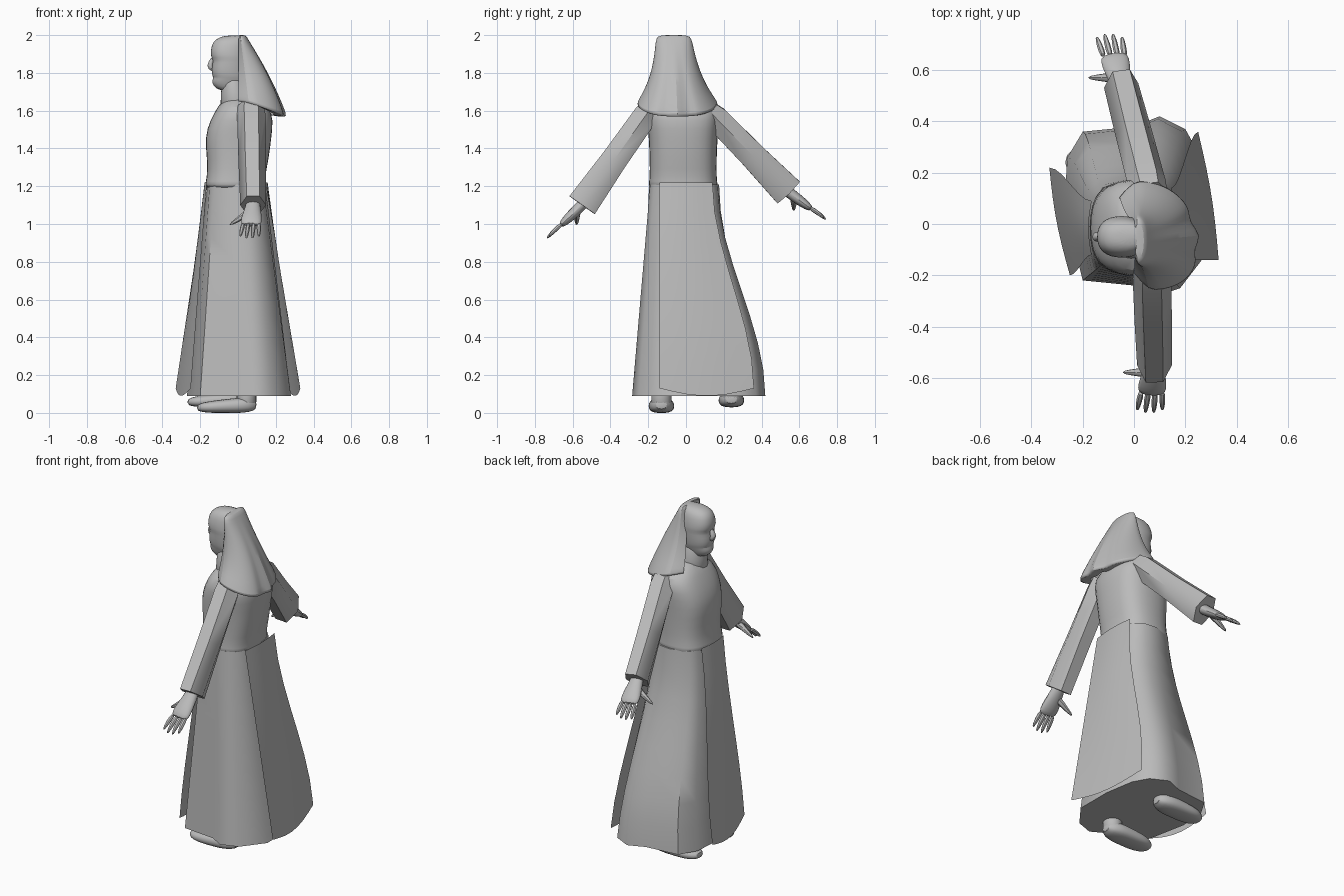
import bpy, bmesh, math
from mathutils import Vector as V

cube = bpy.data.objects.get("Cube")
if cube:
    bpy.data.objects.remove(cube)

colour = (0.5, 0.5, 0.5, 1)
grey = bpy.data.materials.new("plain grey")
grey.use_nodes = True
grey.diffuse_color = colour
grey.node_tree.nodes["Principled BSDF"].inputs["Base Color"].default_value = colour
X, Y, Z = V((1, 0, 0)), V((0, 1, 0)), V((0, 0, 1))
parts = []


def skin(name, rows, closed=True, caps=True, rounded=True):
    """Join rows of points into one surface, rounded off if wanted."""
    bm = bmesh.new()
    rows = [[bm.verts.new(point) for point in row] for row in rows]
    count = len(rows[0])
    for upper, lower in zip(rows, rows[1:]):
        for i in range(count if closed else count - 1):
            j = (i + 1) % count
            bm.faces.new((upper[i], upper[j], lower[j], lower[i]))
    if caps:
        bm.faces.new(rows[0])
        bm.faces.new(rows[-1])
    bmesh.ops.recalc_face_normals(bm, faces=bm.faces)
    mesh = bpy.data.meshes.new(name)
    bm.to_mesh(mesh)
    bm.free()
    mesh.materials.append(grey)
    obj = bpy.data.objects.new(name, mesh)
    bpy.context.collection.objects.link(obj)
    if rounded:
        smooth = obj.modifiers.new("smooth", "SUBSURF")
        smooth.levels = smooth.render_levels = 1
    parts.append(obj)


def power(value, exponent):
    return math.copysign(abs(value) ** exponent, value)


def ring(centre, a, b, u=X, v=Y, sides=16, exponent=1):
    """Rounded outline; a smaller exponent makes it squarer."""
    turns = [math.tau * i / sides for i in range(sides)]
    return [V(centre) + u * a * power(math.cos(t), exponent)
            + v * b * power(math.sin(t), exponent) for t in turns]


def tube(name, points, sizes, side=X, sides=10, exponent=1, rounded=True):
    """Rings along a path; each size is half the width along side and half the depth."""
    points = [V(p) for p in points]
    rows = []
    for i, point in enumerate(points):
        along = points[min(i + 1, len(points) - 1)] - points[max(i - 1, 0)]
        along.normalize()
        u = (side - along * side.dot(along)).normalized()
        rows.append(ring(point, *sizes[i], u, along.cross(u), sides, exponent))
    skin(name, rows, rounded=rounded)


def ease(t):
    return t * t * (3 - 2 * t)


def mix(a, b, t):
    return a + (b - a) * t


# Head, facing -x: height, front of the face, half width
mid = -0.05
face = [(1.7, -0.09, 0.04), (1.73, -0.135, 0.055), (1.76, -0.14, 0.065), (1.775, -0.13, 0.07),
        (1.79, -0.142, 0.075), (1.84, -0.14, 0.08), (1.87, -0.132, 0.08), (1.89, -0.15, 0.085),
        (1.95, -0.142, 0.075), (1.98, -0.12, 0.06), (2, -0.07, 0.03)]
skin("head", [ring(((front + 0.05) / 2, mid, z), (0.05 - front) / 2, width, exponent=0.85)
              for z, front, width in face])
tube("neck", [(0, mid, 1.58), (-0.02, mid, 1.7), (-0.03, mid, 1.8)],
     [(0.11, 0.11), (0.075, 0.07), (0.07, 0.06)], side=Y, sides=14)
tube("nose", [(-0.13, mid, 1.885), (-0.155, mid, 1.835), (-0.13, mid, 1.81)],
     [(0.01, 0.01), (0.022, 0.02), (0.018, 0.01)], side=Y)


# Veil: open in front, edges folded in against the head, one fold down the back
def veil_row(t, inset=1, lift=0):
    depth = (0.04 + 0.2 * t) * inset
    width = (0.095 + 0.05 * t + 0.075 * t ** 3) * inset
    row = []
    for k in range(-9, 10):
        angle = math.radians(k * 11)
        fold = {0: 1 + 0.1 * t, 1: 1 - 0.08 * t, 9: 0.7}.get(abs(k), 1)
        back = power(math.cos(angle), 0.8)
        across = power(math.sin(angle), 0.8)
        row.append((depth * fold * back + 0.01 - 0.03 * t * across,
                    mix(-0.065, -0.045, t) + width * fold * across,
                    1.985 - 0.33 * t - 0.08 * t ** 3 * max(0, back) + lift))
    return row


steps = [k / 7 for k in range(8)]
skin("veil", [veil_row(0, 0.05, 0.015), veil_row(0, 0.8, 0.015)] + [veil_row(t) for t in steps]
     + [veil_row(1, 0.97, -0.01), veil_row(1, 0.75)], closed=False, caps=False)

# Bodice: height, centre x, half depth, half width
bodice = [(1.18, -0.015, 0.15, 0.18), (1.21, -0.015, 0.165, 0.187), (1.24, -0.012, 0.155, 0.18),
          (1.34, 0, 0.165, 0.18), (1.46, 0, 0.18, 0.185),
          (1.55, 0.02, 0.17, 0.195), (1.62, 0.03, 0.14, 0.19), (1.69, 0.01, 0.07, 0.07)]
skin("bodice", [ring((x, -0.015, z), a, b, exponent=0.75) for z, x, a, b in bodice])

# Skirt: a round waist spreading into a folded hem, given by its corners in plan
hem = [(-0.2, -0.22), (0, -0.24), (0.08, -0.285), (0.18, -0.25), (0.28, -0.12), (0.28, 0.1),
       (0.25, 0.28), (0.2, 0.37), (0.1, 0.42), (0, 0.38), (-0.2, 0.36), (-0.26, 0.26),
       (-0.27, 0.1), (-0.23, -0.1)]
rows = []
for k in range(9):
    t = k / 8
    row = []
    for x, y in hem:
        angle = math.atan2((y - 0.06) * 0.8, x)
        waist = V((-0.01 + 0.155 * power(math.cos(angle), 0.75),
                   -0.01 + 0.185 * power(math.sin(angle), 0.75)))
        row.append((mix(waist.x, x, t), mix(waist.y, y, ease(t) if y > 0 else t), 1.21 - 1.12 * t))
    rows.append(row)
skin("skirt", rows, rounded=False)


# Loose cloth panels over the skirt, given by their corners in plan
def panel(name, top, bottom, bulge):
    rows = []
    for t in steps:
        (xa, ya), (xb, yb) = [(mix(a[0], b[0], t), mix(a[1], b[1], ease(t)))
                              for a, b in zip(top, bottom)]
        rows.append([(mix(xa, xb, f) + bulge * math.sin(math.pi * f), mix(ya, yb, f),
                      1.22 - 1.09 * t - 0.04 * t ** 4 * math.sin(math.pi * f))
                     for f in steps])
    skin(name, rows, closed=False, caps=False, rounded=False)


panel("front_panel", [(-0.165, -0.12), (-0.165, 0.09)], [(-0.25, -0.2), (-0.33, 0.22)], -0.012)
panel("back_panel", [(0.145, -0.14), (0.145, 0.14)], [(0.33, -0.14), (0.25, 0.36)], 0.012)


def arm(side, shoulder, cuff, tip):
    shoulder, cuff, tip = V(shoulder), V(cuff), V(tip)
    # Wide six-sided sleeve
    tube(side + "_sleeve", [shoulder.lerp(cuff, f) for f in (-0.1, 0, 0.5, 1)],
         [(0.07, 0.06), (0.075, 0.075), (0.073, 0.08), (0.068, 0.095)], sides=6, rounded=False)
    # Wrist and flat palm
    knuckle = cuff.lerp(tip, 0.53)
    tube(side + "_hand", [shoulder.lerp(cuff, 0.9)] + [cuff.lerp(tip, f) for f in (0, 0.3, 0.5, 0.6)],
         [(0.04, 0.035), (0.038, 0.03), (0.056, 0.03), (0.06, 0.023), (0.05, 0.014)])
    # Fingers fan out from the knuckles
    for k in range(4):
        across = X * (k - 1.5)
        base = knuckle + across * 0.027
        end = knuckle.lerp(tip, 1 - 0.06 * abs(k - 1.5) ** 2) + across * 0.033
        tube(side + "_finger", [base, base.lerp(end, 0.6) + Z * 0.006, end],
             [(r, r) for r in (0.015, 0.014, 0.007)], sides=6)
    root = cuff.lerp(tip, 0.15)
    thumb = V((-0.125, 0, -0.08))
    tube(side + "_thumb", [root, root + thumb / 2, root + thumb],
         [(r, r) for r in (0.03, 0.018, 0.008)], side=Z, sides=6)


arm("left", (0.07, -0.21, 1.58), (0.08, -0.55, 1.1), (0.06, -0.74, 0.92))
arm("right", (0.05, 0.16, 1.56), (-0.05, 0.54, 1.17), (-0.1, 0.745, 1.02))

# Shoes and ankles
for side, x, y, z in (("left", 0.1, -0.13, 0), ("right", 0.05, 0.24, 0.03)):
    path, sizes = [], []
    for f in steps:
        full = 1 - abs(2 * f - 1) ** 4
        path.append((x - 0.32 * f, y, z + 0.045 - 0.018 * f))
        sizes.append((0.03 + 0.04 * full, (0.047 - 0.018 * f) * (0.6 + 0.4 * full)))
    tube(side + "_shoe", path, sizes, side=Y, sides=12, exponent=0.75)
    tube(side + "_ankle", [(x - 0.055, y, z + h) for h in (0.02, 0.09, 0.2)],
         [(0.065, 0.06), (0.055, 0.055), (0.055, 0.055)], side=Y)

# Smooth shading on every part
bpy.ops.object.select_all(action="DESELECT")
for obj in parts:
    obj.select_set(True)
bpy.context.view_layer.objects.active = parts[0]
bpy.ops.object.shade_smooth_by_angle(angle=math.radians(50))
